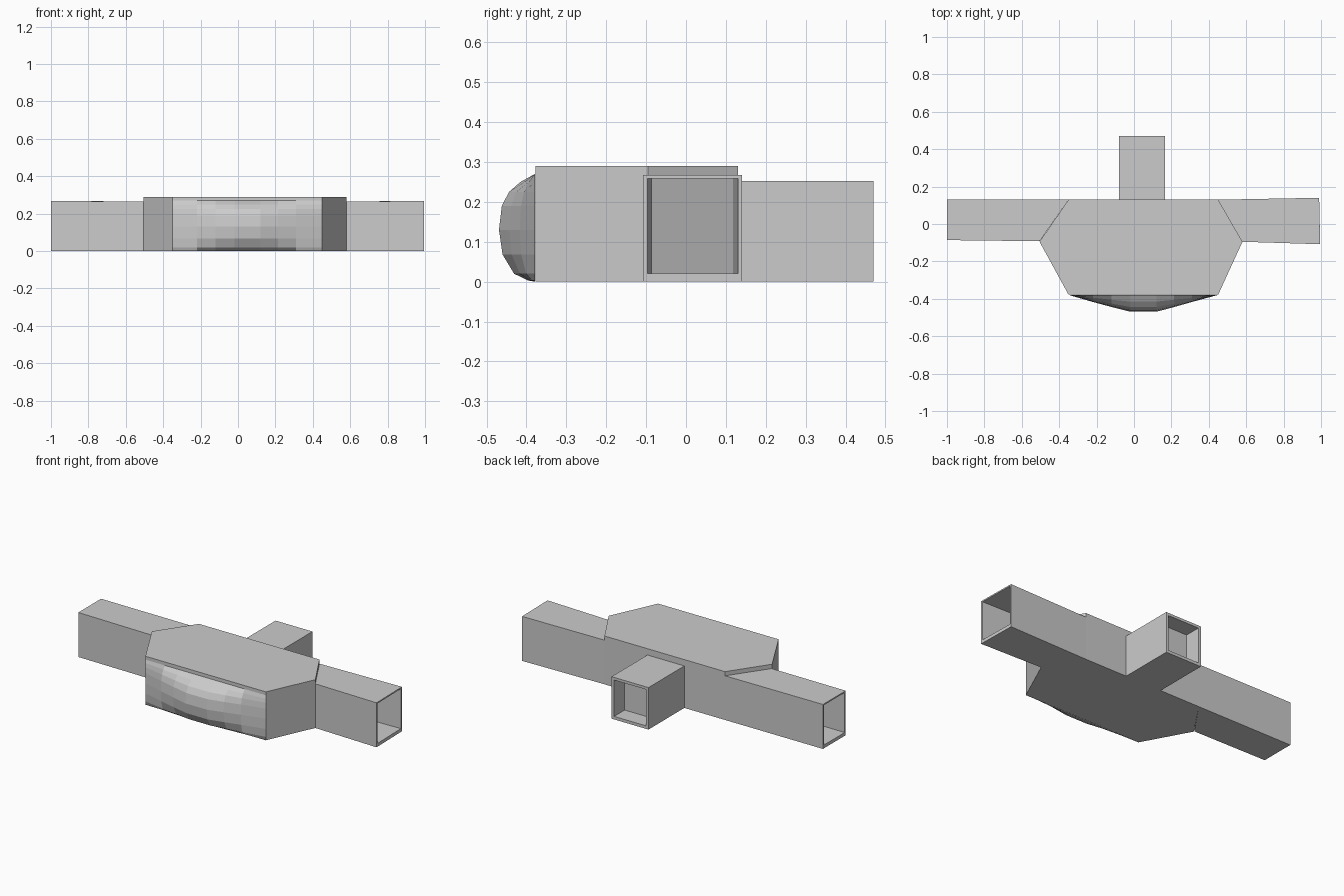
import bpy, bmesh

if "Cube" in bpy.data.objects:
    bpy.data.objects.remove(bpy.data.objects["Cube"])


def finish(name, bm):
    bmesh.ops.recalc_face_normals(bm, faces=bm.faces)
    mesh = bpy.data.meshes.new(name)
    bm.to_mesh(mesh)
    bm.free()
    ob = bpy.data.objects.new(name, mesh)
    bpy.context.collection.objects.link(ob)
    return ob


def prism(name, outline, z0, z1):
    bm = bmesh.new()
    low = [bm.verts.new((x, y, z0)) for x, y in outline]
    face = bm.faces.new(low)
    up = bmesh.ops.extrude_face_region(bm, geom=[face])["geom"]
    for v in up:
        if isinstance(v, bmesh.types.BMVert):
            v.co.z = z1
    return finish(name, bm)


def tube(name, sections, cap=False):
    """Loft rings; each section is two plan points plus bottom and top heights."""
    bm = bmesh.new()
    rings = []
    for a, b, z0, z1 in sections:
        rings.append([bm.verts.new(p) for p in
                      ((*a, z0), (*b, z0), (*b, z1), (*a, z1))])
    for r, s in zip(rings, rings[1:]):
        for i in range(4):
            j = (i + 1) % 4
            bm.faces.new((r[i], r[j], s[j], s[i]))
    if cap:
        bm.faces.new(rings[-1])
    return finish(name, bm)


# Six-sided main hall
prism("main_hall", [(-0.35, 0.13), (0.45, 0.13), (0.58, -0.095),
                    (0.45, -0.378), (-0.35, -0.378), (-0.505, -0.095)], 0, 0.29)

# Side corridors, open outside and ending on the slanted hall walls
tube("right_corridor", [
    ((0.58, -0.095), (0.45, 0.13), 0, 0.265),
    ((0.995, -0.108), (0.99, 0.14), 0, 0.267),
    ((0.995, -0.097), (0.99, 0.13), 0.02, 0.259),
    ((0.575, -0.087), (0.46, 0.118), 0.02, 0.259)])
tube("left_corridor", [
    ((-0.505, -0.092), (-0.35, 0.13), 0, 0.265),
    ((-1.0, -0.086), (-1.0, 0.13), 0, 0.267),
    ((-1.0, -0.076), (-1.0, 0.12), 0.02, 0.259),
    ((-0.5, -0.08), (-0.36, 0.118), 0.02, 0.259)])

# Rear corridor with a shallow recess
tube("rear_corridor", [
    ((-0.08, 0.13), (0.165, 0.13), 0, 0.252),
    ((-0.08, 0.47), (0.165, 0.47), 0, 0.252),
    ((-0.063, 0.47), (0.148, 0.47), 0.018, 0.236),
    ((-0.063, 0.37), (0.148, 0.37), 0.018, 0.236)], cap=True)

# Bulging front window: depth is the product of two profiles
across = [(-0.35, 0), (-0.22, 0.42), (-0.12, 0.72), (-0.02, 1), (0.12, 1),
          (0.215, 0.72), (0.31, 0.42), (0.45, 0)]
upward = [(0, 0), (0.003, 0.2), (0.02, 0.58), (0.068, 0.9), (0.13, 1),
          (0.19, 0.92), (0.225, 0.72), (0.25, 0.4), (0.27, 0)]
bm = bmesh.new()
grid = [[bm.verts.new((x, -0.379 - 0.09 * fx * fz, z)) for x, fx in across]
        for z, fz in upward]
for r, s in zip(grid, grid[1:]):
    for i in range(len(across) - 1):
        bm.faces.new((r[i], r[i + 1], s[i + 1], s[i]))
finish("front_window", bm)
